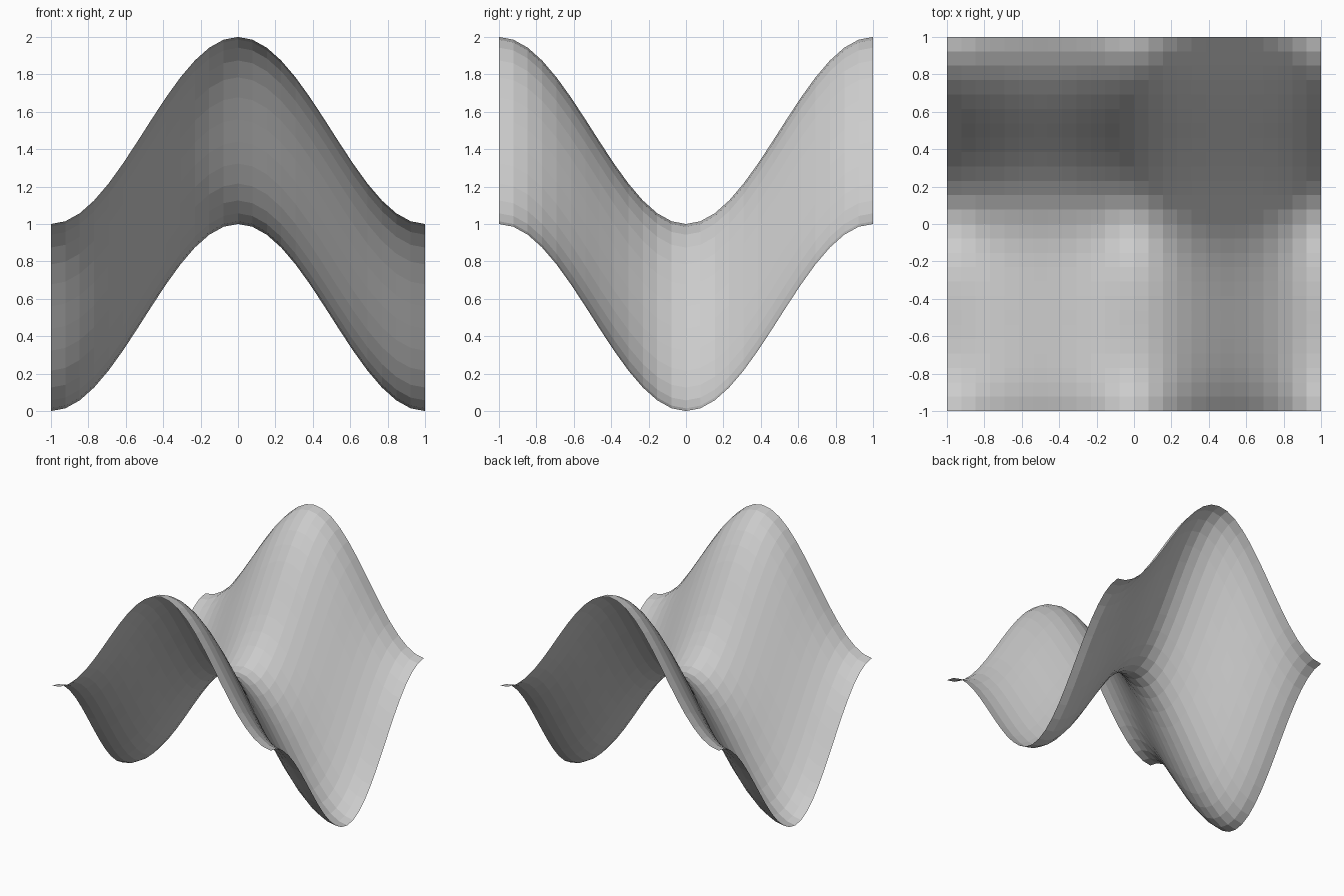
import bpy, bmesh
from math import cos, pi

if "Cube" in bpy.data.objects:
    bpy.data.objects.remove(bpy.data.objects["Cube"])

SEGMENTS = 26   # faces along each side of the sheet

# One flat colour
grey = bpy.data.materials.new("light grey")
grey.diffuse_color = (0.6, 0.6, 0.6, 1.0)
grey.use_nodes = True
grey.node_tree.nodes["Principled BSDF"].inputs["Base Color"].default_value = grey.diffuse_color

# Wavy sheet: a flat square grid lifted by a cosine ridge along y
# and a cosine valley along x
bm = bmesh.new()
bmesh.ops.create_grid(bm, x_segments=SEGMENTS, y_segments=SEGMENTS, size=1.0)
for v in bm.verts:
    v.co.z = 1.0 + 0.5 * (cos(pi * v.co.x) - cos(pi * v.co.y))

mesh = bpy.data.meshes.new("wavy_sheet")
bm.to_mesh(mesh)
bm.free()
mesh.materials.append(grey)

sheet = bpy.data.objects.new("wavy_sheet", mesh)
bpy.context.collection.objects.link(sheet)
